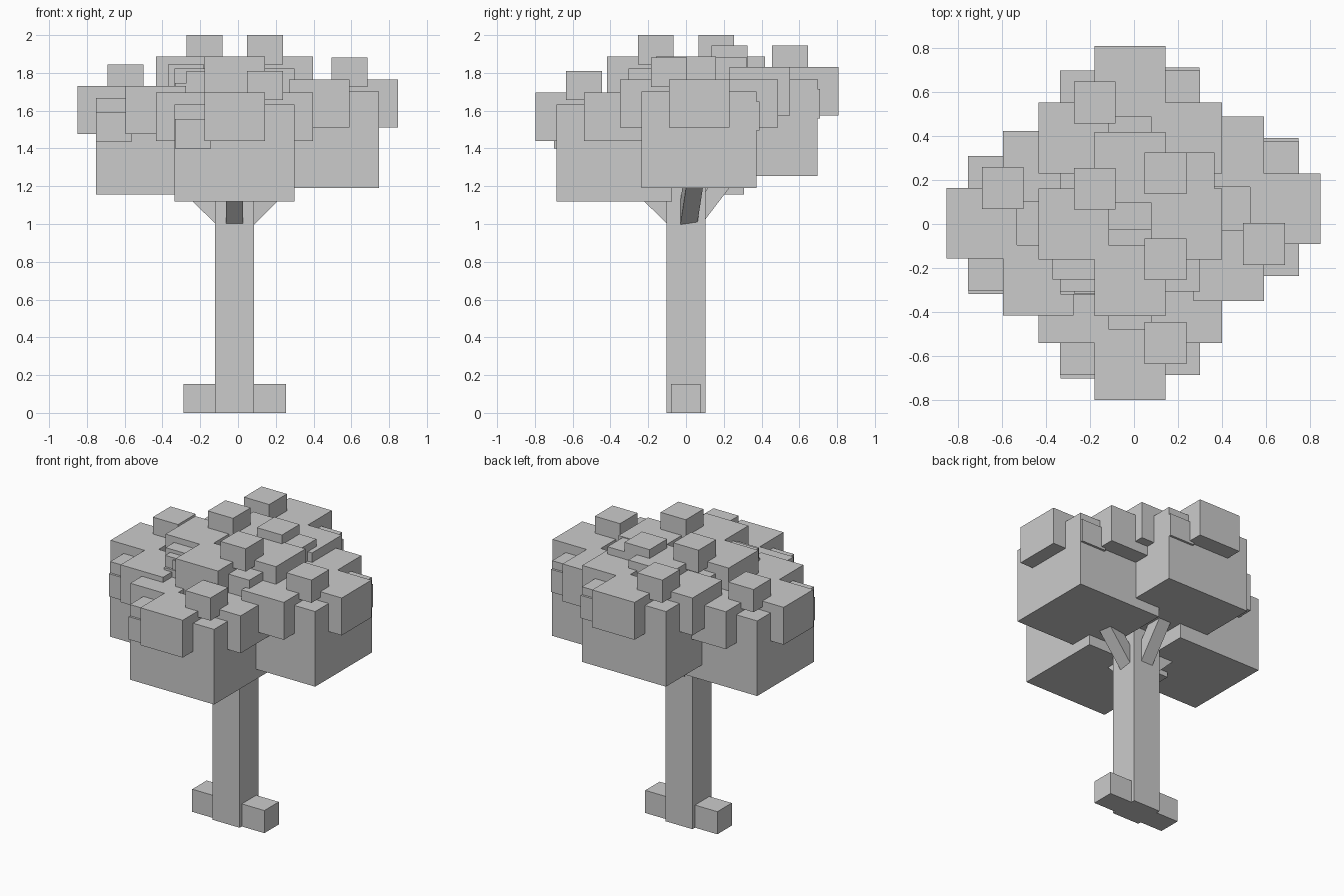
import bpy
from mathutils import Vector

if "Cube" in bpy.data.objects:
    bpy.data.objects.remove(bpy.data.objects["Cube"], do_unlink=True)

# Single flat colour
grey = bpy.data.materials.new("plain_grey")
grey.use_nodes = True
grey.diffuse_color = (0.6, 0.6, 0.6, 1)
grey.node_tree.nodes["Principled BSDF"].inputs["Base Color"].default_value = (0.6, 0.6, 0.6, 1)


def box(name, centre, size):
    bpy.ops.mesh.primitive_cube_add(size=1, location=centre)
    ob = bpy.context.object
    ob.name = name
    ob.scale = size
    ob.data.materials.append(grey)
    return ob


def beam(name, start, end, thick):
    start, end = Vector(start), Vector(end)
    d = end - start
    ob = box(name, (start + end) / 2, (thick, thick, d.length))
    # Turn the beam's length along d while keeping its sides upright
    ob.rotation_mode = 'QUATERNION'
    ob.rotation_quaternion = d.to_track_quat('Z', 'X' if abs(d.x) < abs(d.y) else 'Y')


MID_X = -0.018

# Trunk and roots
box("trunk", (MID_X, 0, 0.7), (0.205, 0.205, 1.4))
for side, x in (("right", -0.192), ("left", 0.157)):
    box(side + "_root", (x, -0.002, 0.077), (0.195, 0.155, 0.154))

# Foliage clusters: centre x, y and height of the underside
clusters = {
    "front": (MID_X, -0.38, 1.12),
    "right": (-0.435, 0.003, 1.155),
    "left": (0.43, 0.069, 1.19),
    "back": (MID_X, 0.39, 1.255),
    "top": (MID_X, 0, 1.31),
}
LUMP = (0.32, 0.32, 0.255)
TUFT = (0.19, 0.19, 0.155)

for name, (x, y, z) in clusters.items():
    # Main block
    box(name + "_foliage", (x, y, z + 0.256), (0.635, 0.61, 0.512))
    # A lump half sunk into each upper edge
    for dx, dy in ((1, 0), (-1, 0), (0, 1), (0, -1)):
        box(name + "_foliage_lump", (x + 0.256 * dx, y + 0.258 * dy, z + 0.448), LUMP)
    # Tufts on top and in two opposite corners
    for s in (1, -1):
        box(name + "_top_tuft", (x + 0.16 * s, y - 0.16 * s, z + 0.613), TUFT)
        box(name + "_corner_tuft", (x + 0.221 * s, y + 0.225 * s, z + 0.37 + 0.012 * s), TUFT)
    # Branch holding the cluster
    if name != "top":
        beam(name + "_branch", (MID_X, 0, 0.965), (x, y, z + 0.22), 0.09)
